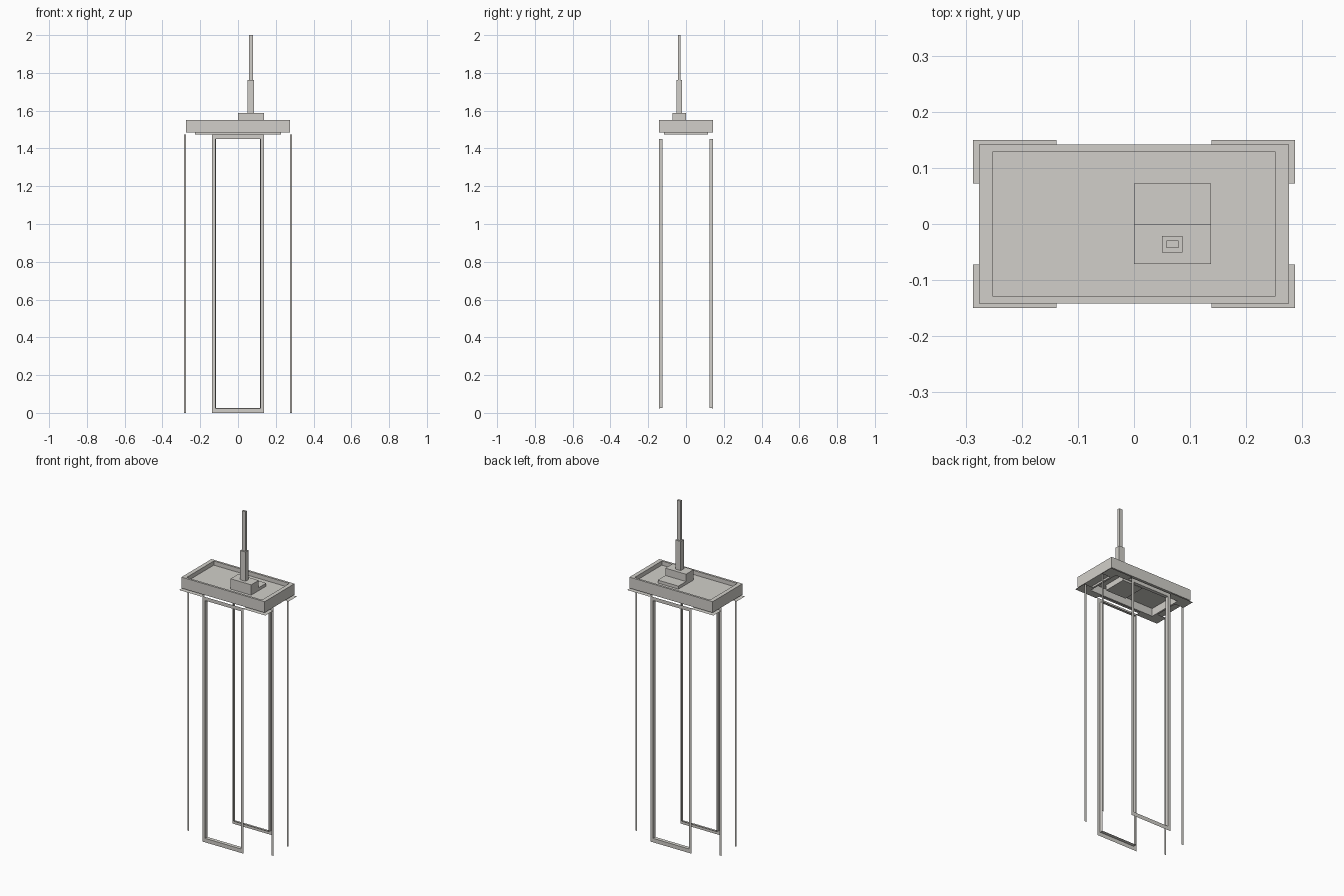
import bpy, bmesh

if "Cube" in bpy.data.objects:
    bpy.data.objects.remove(bpy.data.objects["Cube"])

grey = bpy.data.materials.new("warm_light_grey_metal")
grey.diffuse_color = (0.64, 0.625, 0.588, 1)
grey.use_nodes = True
grey.node_tree.nodes["Principled BSDF"].inputs["Base Color"].default_value = grey.diffuse_color


def finish(name, bm):
    bmesh.ops.recalc_face_normals(bm, faces=bm.faces)
    me = bpy.data.meshes.new(name)
    bm.to_mesh(me)
    bm.free()
    me.materials.append(grey)
    ob = bpy.data.objects.new(name, me)
    bpy.context.collection.objects.link(ob)
    return ob


def loft(name, loops, caps=False):
    """Join a row of point loops with quads."""
    bm = bmesh.new()
    rings = [[bm.verts.new(p) for p in loop] for loop in loops]
    for a, b in zip(rings, rings[1:]):
        for i in range(len(a)):
            j = (i + 1) % len(a)
            bm.faces.new((a[i], a[j], b[j], b[i]))
    if caps:
        bm.faces.new(rings[0])
        bm.faces.new(rings[-1])
    return finish(name, bm)


def flat_rect(x0, x1, y0, y1, z):
    return [(x0, y0, z), (x1, y0, z), (x1, y1, z), (x0, y1, z)]


def box(name, x, y, z):
    return loft(name, [flat_rect(*x, *y, h) for h in z], True)


def sheet(name, points):
    bm = bmesh.new()
    bm.faces.new([bm.verts.new(p) for p in points])
    return finish(name, bm)


# roof tray: recessed top, rim, underside and hanging lip in one profile
profile = [(0.251, 0.129, 1.525), (0.251, 0.129, 1.55), (0.276, 0.142, 1.55),
           (0.276, 0.142, 1.484), (0.227, 0.116, 1.484), (0.227, 0.116, 1.473),
           (0.216, 0.105, 1.473), (0.216, 0.105, 1.52)]
loft("roof_tray", [flat_rect(-x, x, -y, y, z) for x, y, z in profile], True)

# mounting block, its low step, and the hanging stem
box("mount_block", (0, 0.137), (-0.071, 0), (1.487, 1.587))
box("mount_step", (0, 0.137), (0, 0.072), (1.487, 1.543))
box("stem_sleeve", (0.05, 0.086), (-0.051, -0.021), (1.587, 1.762))
box("stem_rod", (0.058, 0.079), (-0.043, -0.029), (1.762, 2.0))

# front and back door frames: flat ring with an inner reveal
for side, label in ((-1, "front"), (1, "back")):
    frame = [(0.137, 0.0, 1.473, 0.142), (0.119, 0.024, 1.451, 0.142),
             (0.117, 0.026, 1.449, 0.124)]
    loft(label + "_frame", [[(-x, side * y, z0), (x, side * y, z0),
                             (x, side * y, z1), (-x, side * y, z1)]
                            for x, z0, z1, y in frame])

# corner flanges and thin side strips
for sx in (-1, 1):
    for sy in (-1, 1):
        tag = ("left" if sx < 0 else "right") + ("_front" if sy < 0 else "_back")
        ell = [(0.138, 0.15), (0.287, 0.15), (0.287, 0.072),
               (0.227, 0.072), (0.227, 0.116), (0.138, 0.116)]
        sheet(tag + "_flange", [(sx * x, sy * y, 1.473) for x, y in ell])
        sheet(tag + "_strip", [(sx * x, sy * 0.072, z) for x, z in
                               ((0.274, 0), (0.286, 0), (0.286, 1.473), (0.274, 1.473))])
